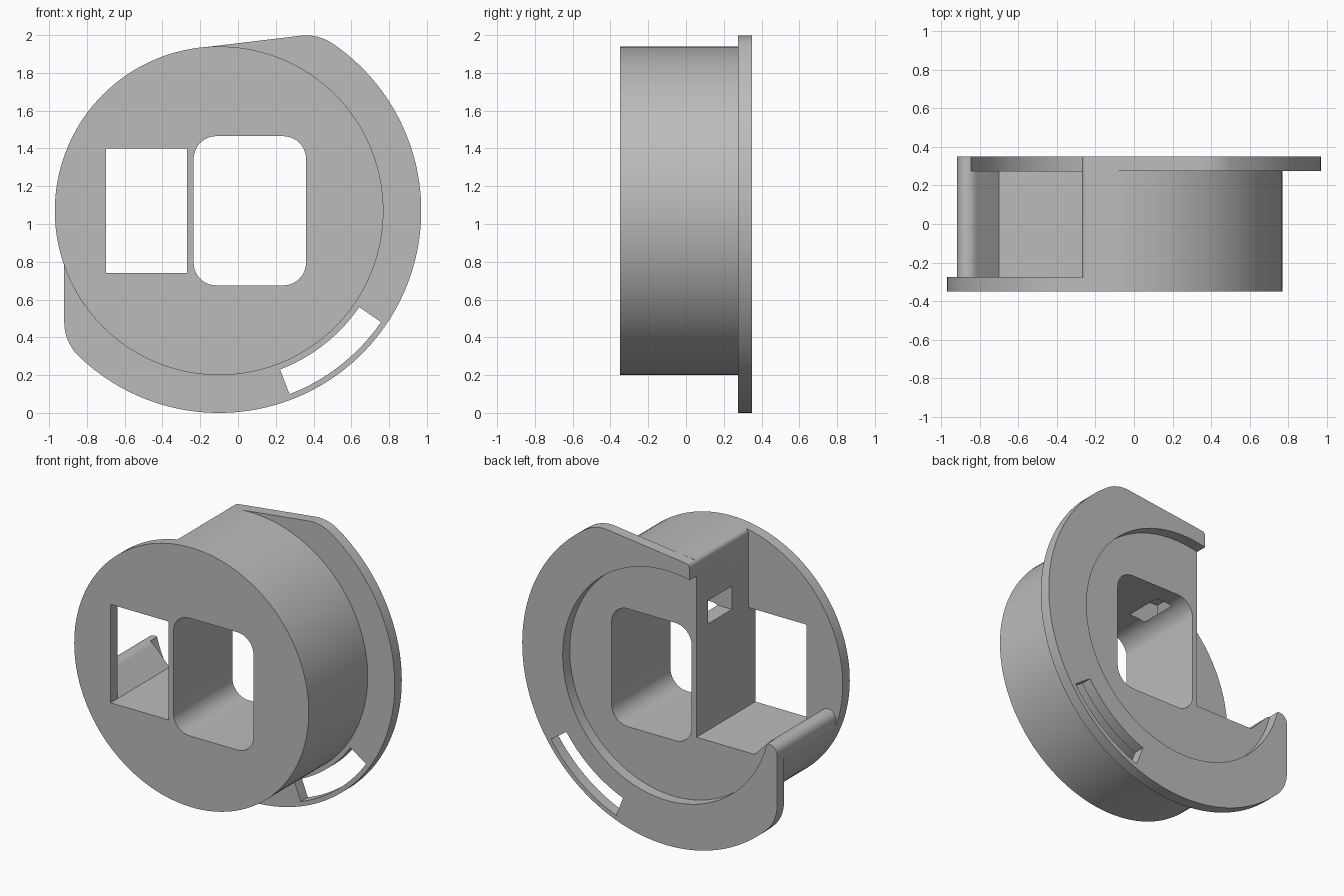
import bpy, bmesh, math
from mathutils import Vector

if "Cube" in bpy.data.objects:
    bpy.data.objects.remove(bpy.data.objects["Cube"])

CX, CZ = -0.10, 1.07          # common axis of the drum and the flange
R_DRUM, R_FLANGE, R_RECESS = 0.87, 1.07, 0.77
Y_FRONT, Y_PLATE, Y_STEP, Y_BACK = -0.35, -0.275, 0.275, 0.35

grey = bpy.data.materials.new("plain grey")
grey.diffuse_color = (0.5, 0.5, 0.5, 1)
grey.use_nodes = True
grey.node_tree.nodes["Principled BSDF"].inputs["Base Color"].default_value = grey.diffuse_color


def arc(cx, cz, r, a0, a1, n):
    """Points on an arc in the XZ plane, angles in degrees."""
    out = []
    for i in range(n + 1):
        a = math.radians(a0 + (a1 - a0) * i / n)
        out.append((cx + r * math.cos(a), cz + r * math.sin(a)))
    return out


def prism(name, outline, y0, y1):
    """Extrude an XZ outline from y0 to y1."""
    bm = bmesh.new()
    face = bm.faces.new([bm.verts.new((x, y0, z)) for x, z in outline])
    new = bmesh.ops.extrude_face_region(bm, geom=[face])["geom"]
    for v in new:
        if isinstance(v, bmesh.types.BMVert):
            v.co.y = y1
    bmesh.ops.recalc_face_normals(bm, faces=bm.faces)
    mesh = bpy.data.meshes.new(name)
    bm.to_mesh(mesh)
    bm.free()
    mesh.materials.append(grey)
    obj = bpy.data.objects.new(name, mesh)
    bpy.context.collection.objects.link(obj)
    return obj


def combine(target, tool, operation):
    """Apply a boolean and remove the tool."""
    mod = target.modifiers.new("cut", 'BOOLEAN')
    mod.object, mod.operation, mod.solver = tool, operation, 'EXACT'
    bpy.context.view_layer.objects.active = target
    bpy.ops.object.modifier_apply(modifier=mod.name)
    bpy.data.objects.remove(tool)


def rect(x0, x1, z0, z1):
    return [(x0, z0), (x1, z0), (x1, z1), (x0, z1)]


def rounded_rect(x0, x1, z0, z1, r):
    return (arc(x1 - r, z1 - r, r, 0, 90, 10) + arc(x0 + r, z1 - r, r, 90, 180, 10)
            + arc(x0 + r, z0 + r, r, 180, 270, 10) + arc(x1 - r, z0 + r, r, 270, 360, 10))


def corner(angle, dist, r, side):
    """Fillet between the flange rim and a straight edge at the given normal angle."""
    n = Vector((math.cos(math.radians(angle)), math.sin(math.radians(angle))))
    t = Vector((n.y, -n.x)) * side
    c = Vector((CX, CZ)) + n * (dist - r) + t * math.sqrt((R_FLANGE - r) ** 2 - (dist - r) ** 2)
    return c, math.degrees(math.atan2(c.y - CZ, c.x - CX))


# Drum with the full front plate
body = prism("housing", arc(CX, CZ, R_DRUM, 0, 360, 144)[:-1], Y_FRONT, Y_STEP)

# Flange blank: rim arc, two filleted corners, straight edges
FR = 0.25
top_c, top_a = corner(96.7, R_DRUM, FR, 1)
left_c, left_a = corner(180, 0.82, FR, -1)
flange_outline = (arc(left_c.x, left_c.y, FR, 180, left_a % 360, 12)
                  + arc(CX, CZ, R_FLANGE, left_a % 360, top_a + 360, 110)[1:]
                  + arc(top_c.x, top_c.y, FR, top_a, 96.7, 12)[1:]
                  + arc(CX, CZ, R_DRUM - 0.001, 97, 108, 6)
                  + [(-0.92, 0.95)])
flange = prism("flange", flange_outline, Y_STEP, Y_BACK)
combine(body, flange, 'UNION')

# Round recess inside the flange ring
combine(body, prism("recess", arc(CX, CZ, R_RECESS, 0, 360, 128)[:-1], Y_STEP, 0.6), 'DIFFERENCE')

# Open side bay behind the plate, leaving the hooked lip and rounded upper edge
bay = ([(-1.3, 0.76), (-0.92, 0.76)] + arc(-0.862, 0.822, 0.058, 180, 42, 12)
       + [(-0.70, 0.74), (-0.27, 0.74)] + arc(-0.24, 1.90, 0.03, 180, 90, 6)
       + [(-0.24, 2.3), (-1.3, 2.3)])
combine(body, prism("bay", bay, Y_PLATE, 0.6), 'DIFFERENCE')

# Square opening in the front plate
combine(body, prism("plate_opening", rect(-0.70, -0.27, 0.74, 1.40), -0.6, 0), 'DIFFERENCE')

# Rounded central opening
combine(body, prism("central_opening", rounded_rect(-0.235, 0.36, 0.675, 1.465, 0.12), -0.6, 0.6),
        'DIFFERENCE')

# Small side window from the bay into the central opening
combine(body, prism("side_window", rect(-0.32, -0.05, 1.454, 1.61), -0.10, 0.154), 'DIFFERENCE')

# Curved slot in the flange
slot = arc(CX, CZ, 0.90, -69, -34.5, 24) + arc(CX, CZ, 1.04, -34.5, -69, 24)
combine(body, prism("curved_slot", slot, 0.24, 0.6), 'DIFFERENCE')

bpy.ops.object.select_all(action='DESELECT')
body.select_set(True)
bpy.context.view_layer.objects.active = body
bpy.ops.object.shade_smooth_by_angle(angle=math.radians(25))
